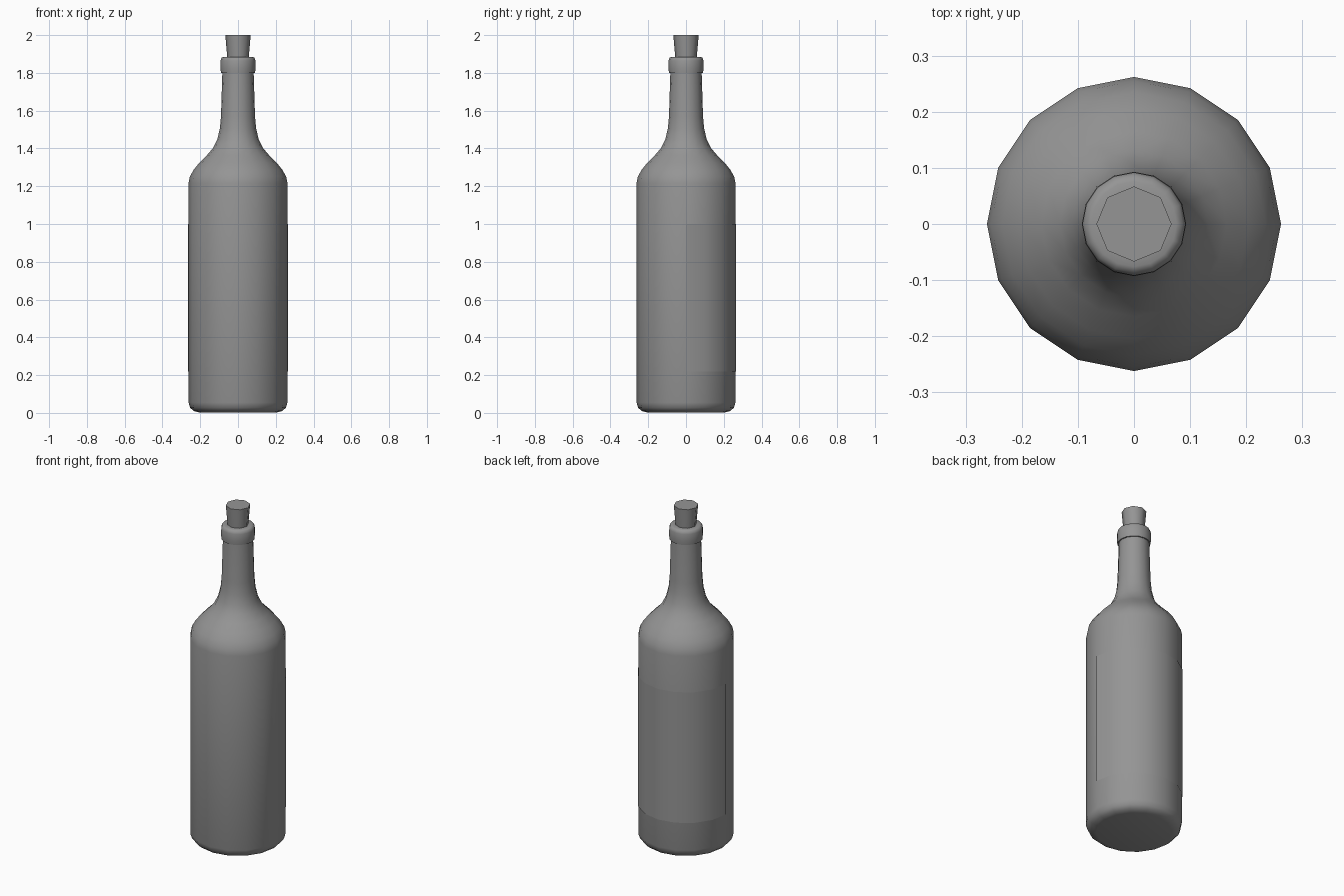
import bpy, bmesh, math

if "Cube" in bpy.data.objects:
    bpy.data.objects.remove(bpy.data.objects["Cube"])

grey = bpy.data.materials.new("dark_grey")
grey.diffuse_color = (0.3, 0.3, 0.3, 1)
grey.use_nodes = True
grey.node_tree.nodes["Principled BSDF"].inputs["Base Color"].default_value = grey.diffuse_color


def revolve(name, profile, sides, start=0.0, sweep=360.0):
    """Spin a (radius, z) profile about z; radius 0 becomes a pole."""
    bm = bmesh.new()
    full = sweep >= 360
    cols = sides if full else sides + 1
    rings = []
    for r, z in profile:
        if r == 0:
            rings.append([bm.verts.new((0, 0, z))] * cols)
            continue
        ring = []
        for i in range(cols):
            a = math.radians(start + sweep * i / sides)
            ring.append(bm.verts.new((r * math.cos(a), r * math.sin(a), z)))
        rings.append(ring)
    for low, high in zip(rings, rings[1:]):
        for i in range(sides):
            j = (i + 1) % cols
            corners = [low[i], low[j], high[j], high[i]]
            bm.faces.new(list(dict.fromkeys(corners)))
    mesh = bpy.data.meshes.new(name)
    bm.to_mesh(mesh)
    bm.free()
    mesh.materials.append(grey)
    obj = bpy.data.objects.new(name, mesh)
    bpy.context.collection.objects.link(obj)
    bpy.ops.object.select_all(action='DESELECT')
    obj.select_set(True)
    bpy.context.view_layer.objects.active = obj
    bpy.ops.object.shade_smooth_by_angle(angle=math.radians(50))
    return obj


# Glass bottle with rounded base, shoulder, neck and stepped lip
revolve("bottle", [
    (0, 0.002), (0.205, 0.002), (0.235, 0.010), (0.253, 0.027), (0.262, 0.055),
    (0.262, 1.215), (0.255, 1.25), (0.235, 1.287), (0.205, 1.324),
    (0.165, 1.364), (0.132, 1.402), (0.110, 1.447), (0.096, 1.505),
    (0.090, 1.57), (0.083, 1.80),
    (0.090, 1.80), (0.093, 1.825), (0.092, 1.865), (0.087, 1.880),
    (0.076, 1.885), (0.054, 1.885)], 16)

# Label wrapped around the back half
revolve("label", [(0.265, 0.22), (0.265, 1.0)], 8, 0, 180)

# Tapered stopper
revolve("cork", [(0, 1.80), (0.050, 1.80), (0.067, 2.0), (0, 2.0)], 8)
